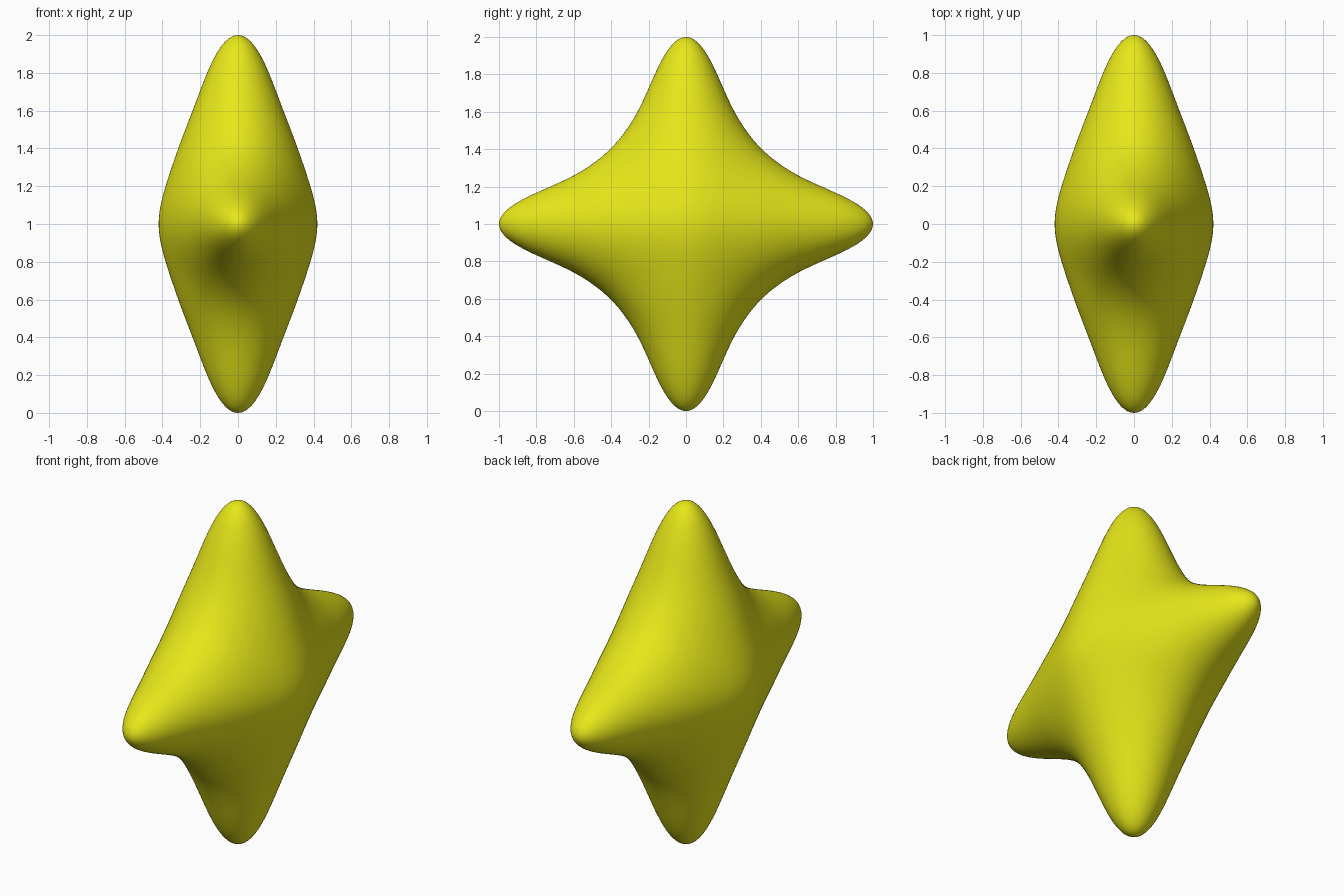
import bpy, bmesh
from mathutils import Vector

if "Cube" in bpy.data.objects:
    bpy.data.objects.remove(bpy.data.objects["Cube"])

# How strongly a direction belongs to an arm (u = squared cosine to its axis)
def arm(u):
    return 0.87 * u ** 1.65 + 0.13 * u ** 12

# Radius of the body: 0.42 along x, 1.0 at the y and z arm tips
def radius(n):
    return (5.67 - 4.67 * (arm(n.y * n.y) + arm(n.z * n.z))) ** -0.5

# Four-armed smooth star, shaped from a fine sphere
bm = bmesh.new()
bmesh.ops.create_icosphere(bm, subdivisions=7, radius=1)
for v in bm.verts:
    n = v.co.normalized()
    v.co = n * radius(n) + Vector((0, 0, 1))
for f in bm.faces:
    f.smooth = True
mesh = bpy.data.meshes.new("star_body")
bm.to_mesh(mesh)
bm.free()
star = bpy.data.objects.new("star_body", mesh)
bpy.context.collection.objects.link(star)

# Yellow surface
mat = bpy.data.materials.new("yellow")
mat.diffuse_color = (0.8, 0.8, 0.01, 1)
mat.use_nodes = True
mat.node_tree.nodes["Principled BSDF"].inputs["Base Color"].default_value = mat.diffuse_color
mesh.materials.append(mat)
